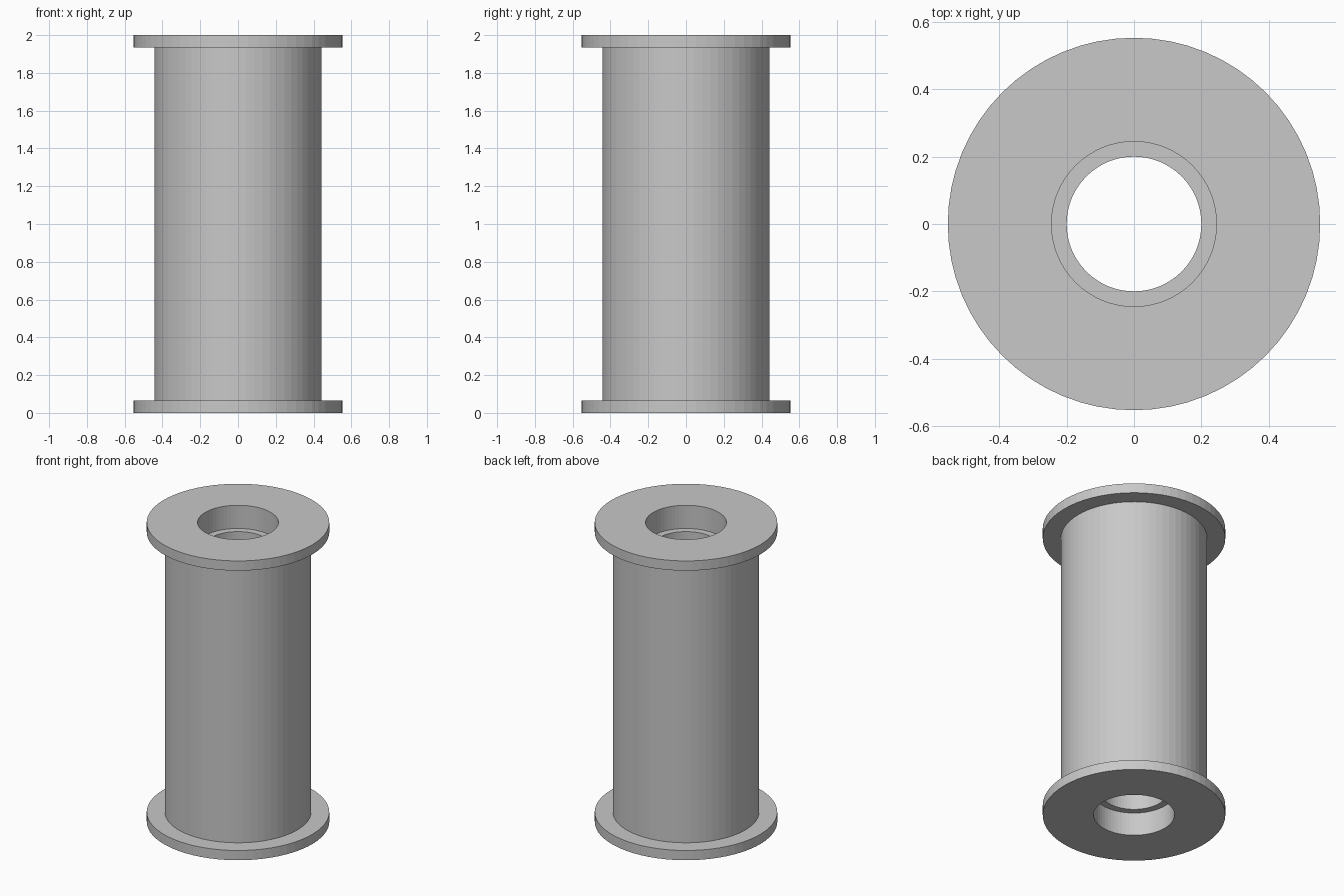
import bpy
import bmesh
import math
from mathutils import Vector

cube = bpy.data.objects.get("Cube")
if cube:
    bpy.data.objects.remove(cube, do_unlink=True)

# Single plain grey
GREY = (0.58, 0.58, 0.58, 1.0)
mat = bpy.data.materials.new("plain_grey")
mat.use_nodes = True
mat.diffuse_color = GREY
mat.node_tree.nodes["Principled BSDF"].inputs["Base Color"].default_value = GREY

HEIGHT = 2.0
SEGMENTS = 64
FLANGE_R, FLANGE_T = 0.553, 0.065
BODY_R = 0.443
RECESS_R, RECESS_D = 0.245, 0.155
BORE_R = 0.2

# Closed section: lower half, then mirrored about mid height
lower = [
    (BORE_R, RECESS_D),
    (RECESS_R, RECESS_D),
    (RECESS_R, 0),
    (FLANGE_R, 0),
    (FLANGE_R, FLANGE_T),
    (BODY_R, FLANGE_T),
]
section = lower + [(r, HEIGHT - z) for r, z in reversed(lower)]


def lathe(name, profile):
    """Revolve a closed (radius, height) section around z."""
    bm = bmesh.new()
    verts = [bm.verts.new((r, 0, z)) for r, z in profile]
    edges = [bm.edges.new((v, verts[(i + 1) % len(verts)]))
             for i, v in enumerate(verts)]
    bmesh.ops.spin(bm, geom=verts + edges, cent=Vector(), axis=(0, 0, 1),
                   angle=math.tau, steps=SEGMENTS, use_duplicate=False)
    bmesh.ops.remove_doubles(bm, verts=bm.verts, dist=0.0001)
    bmesh.ops.recalc_face_normals(bm, faces=bm.faces)
    mesh = bpy.data.meshes.new(name)
    bm.to_mesh(mesh)
    bm.free()
    mesh.materials.append(mat)
    obj = bpy.data.objects.new(name, mesh)
    bpy.context.collection.objects.link(obj)
    return obj


# Flanged roller with a stepped through bore
lathe("flanged_spool", section)
